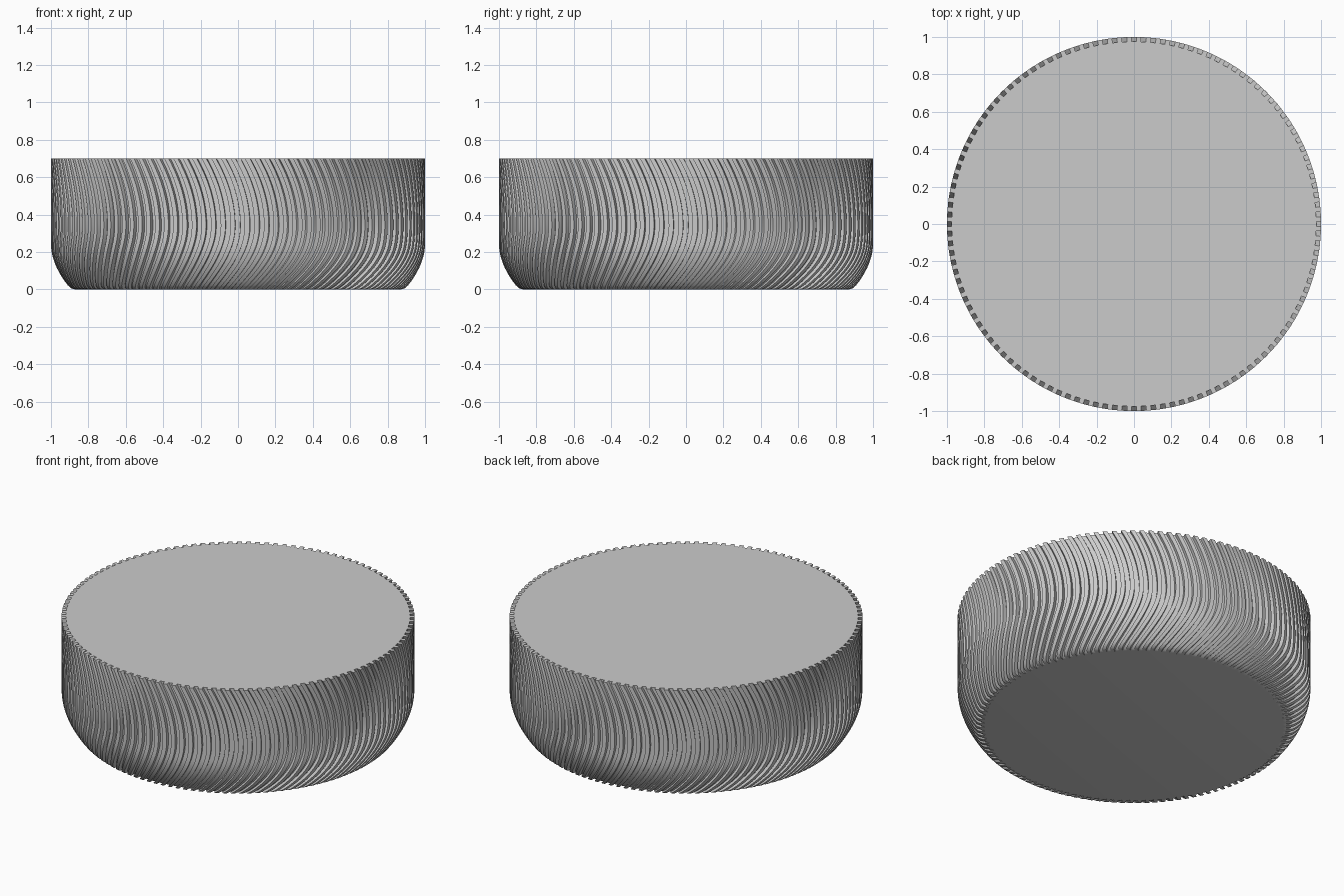
import bpy, bmesh, math

cube = bpy.data.objects.get("Cube")
if cube:
    bpy.data.objects.remove(cube, do_unlink=True)

RIBS = 120
HEIGHT = 0.70
DEPTH = 0.025
PEAK = 0.34      # height at which the swirl reverses
LAYERS = 28

# Outer wall as (radius, height): small foot fillet, curved belly, straight side
FOOT = [(0.87, 0), (0.89, 0.005), (0.91, 0.022)]
BELLY = [(0.91, 0.022), (0.985, 0.12), (1.0, 0.24)]


def belly_radius(z):
    """Outer radius at a height, easing from the foot into the straight side."""
    if z >= BELLY[2][1]:
        return 1.0
    if z <= FOOT[2][1]:
        for (r0, z0), (r1, z1) in zip(FOOT, FOOT[1:]):
            if z <= z1:
                return r0 + (r1 - r0) * (z - z0) / (z1 - z0)
    t = (BELLY[2][1] - z) / (BELLY[2][1] - BELLY[0][1])
    return 1.0 - 0.09 * t ** 1.9


def swirl(z):
    """Sideways bend of the ribs: out to the peak height and back again."""
    d = z - PEAK
    return -d * d * (0.8 if d > 0 else 1.6)


heights = [z for r, z in FOOT]
heights += [FOOT[2][1] + (HEIGHT - FOOT[2][1]) * i / LAYERS for i in range(1, LAYERS + 1)]

# Ribbed solid body, made of stacked toothed rings
bm = bmesh.new()
pitch = 2 * math.pi / RIBS
tooth = [(0.02, 0), (0.25, 1), (0.25, 0), (0.75, 0)]
tooth = [(-0.25, 0), (-0.24, 1), (0.24, 1), (0.25, 0)]
rings = []
for z in heights:
    radius = belly_radius(z)
    ring = []
    for i in range(RIBS):
        for offset, out in tooth:
            a = (i + 0.5 + offset) * pitch + swirl(z) - swirl(HEIGHT)
            r = radius - DEPTH * (1 - out)
            ring.append(bm.verts.new((r * math.cos(a), r * math.sin(a), z)))
    rings.append(ring)
for low, high in zip(rings, rings[1:]):
    for i in range(len(low)):
        j = (i + 1) % len(low)
        bm.faces.new((low[i], low[j], high[j], high[i]))

# Flat top and bottom: a round core plus one cap per rib
for ring, up in ((rings[0], False), (rings[-1], True)):
    core = [v for i, v in enumerate(ring) if i % 4 in (0, 3)]
    caps = [core] + [ring[i:i + 4] for i in range(0, len(ring), 4)]
    for cap in caps:
        bm.faces.new(cap if up else cap[::-1])
bmesh.ops.recalc_face_normals(bm, faces=bm.faces)

mesh = bpy.data.meshes.new("ribbed_bowl")
bm.to_mesh(mesh)
bm.free()
bowl = bpy.data.objects.new("ribbed_bowl", mesh)
bpy.context.collection.objects.link(bowl)

# Single plain grey
grey = bpy.data.materials.new("light_grey")
grey.use_nodes = True
colour = (0.6, 0.6, 0.6, 1)
grey.diffuse_color = colour
grey.node_tree.nodes["Principled BSDF"].inputs["Base Color"].default_value = colour
mesh.materials.append(grey)

bpy.ops.object.select_all(action='DESELECT')
bowl.select_set(True)
bpy.context.view_layer.objects.active = bowl
bpy.ops.object.shade_smooth_by_angle(angle=math.radians(30))
